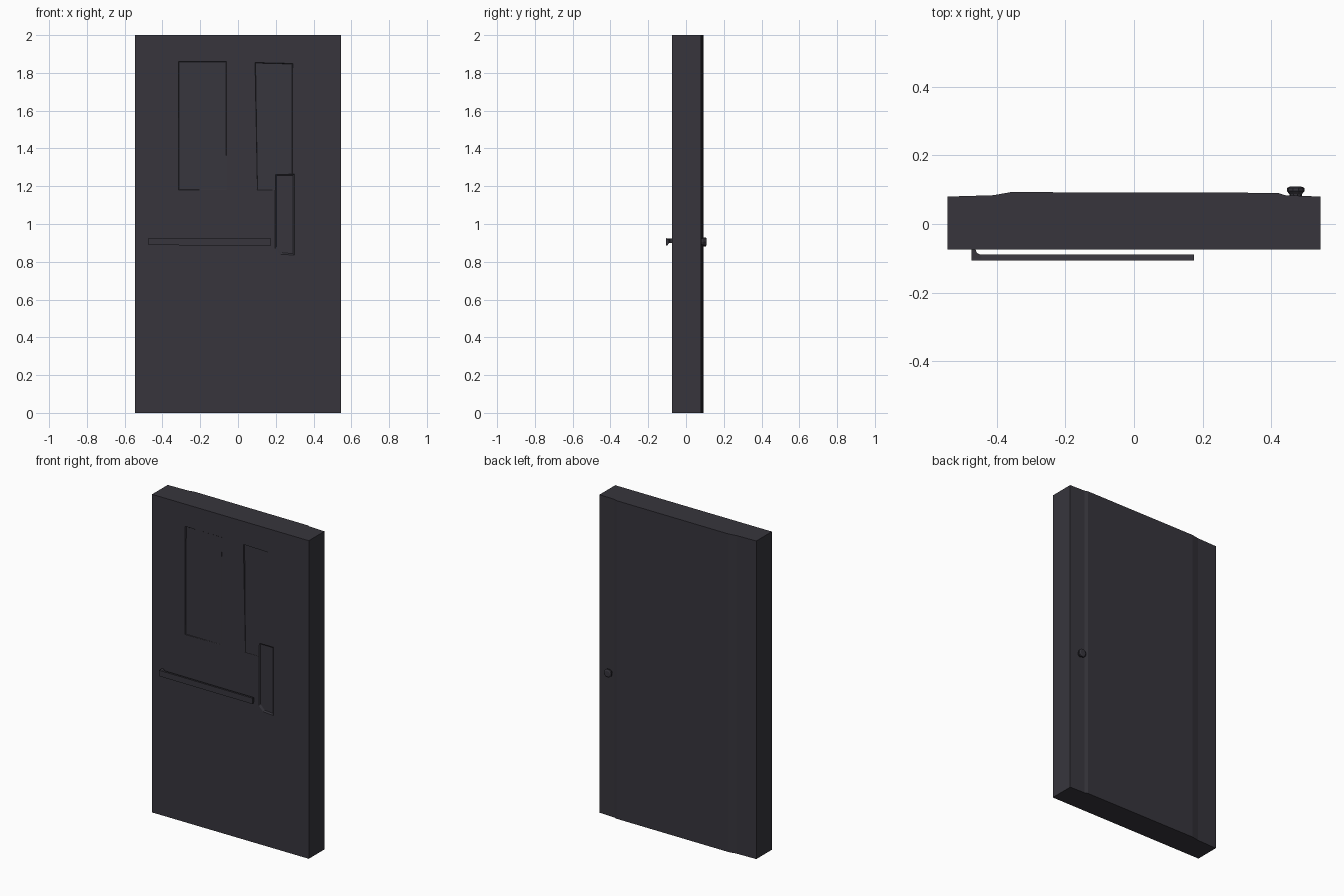
import bpy, bmesh, math

if "Cube" in bpy.data.objects:
    bpy.data.objects.remove(bpy.data.objects["Cube"])

mat = bpy.data.materials.new("charcoal paint")
mat.diffuse_color = (0.038, 0.036, 0.046, 1)
mat.use_nodes = True
mat.node_tree.nodes["Principled BSDF"].inputs["Base Color"].default_value = mat.diffuse_color


def make(name, verts, faces):
    me = bpy.data.meshes.new(name)
    me.from_pydata(verts, [], faces)
    bm = bmesh.new()
    bm.from_mesh(me)
    bmesh.ops.recalc_face_normals(bm, faces=bm.faces)
    bm.to_mesh(me)
    bm.free()
    ob = bpy.data.objects.new(name, me)
    bpy.context.collection.objects.link(ob)
    me.materials.append(mat)
    return ob


def loft(name, a, b):
    """Closed solid between two matching outlines."""
    n = len(a)
    sides = [(i, (i + 1) % n, n + (i + 1) % n, n + i) for i in range(n)]
    return make(name, a + b, [tuple(range(n)), tuple(range(n, 2 * n))] + sides)


# Door slab: plan outline with a raised back field, extruded upwards
plan = [(-0.545, -0.075), (0.545, -0.075), (0.545, 0.08), (0.44, 0.084),
        (0.42, 0.091), (-0.36, 0.093), (-0.41, 0.084), (-0.545, 0.08)]
door = loft("door_slab", [(x, y, 0) for x, y in plan], [(x, y, 2) for x, y in plan])


def recess(name, outline, depths, inset):
    """Shallow sloping pocket in the front face; one depth per corner."""
    cx = sum(p[0] for p in outline) / len(outline)
    cz = sum(p[1] for p in outline) / len(outline)
    front = [(x, -0.0751, z) for x, z in outline]
    floor = [(x - math.copysign(inset, x - cx), -0.075 + d, z - math.copysign(inset, z - cz))
             for (x, z), d in zip(outline, depths)]
    cutter = loft(name, front, floor)
    bm = bmesh.new()
    bm.from_mesh(cutter.data)
    bmesh.ops.triangulate(bm, faces=bm.faces)
    bm.to_mesh(cutter.data)
    bm.free()
    cutter.hide_render = True
    cutter.hide_viewport = True
    mod = door.modifiers.new(name, 'BOOLEAN')
    mod.operation = 'DIFFERENCE'
    mod.solver = 'EXACT'
    mod.object = cutter


# Two upper panels that fade out downwards, and the lock plate pocket
recess("left_panel_cutter", [(-0.315, 1.18), (-0.06, 1.18), (-0.06, 1.86), (-0.315, 1.86)],
       [0.002, 0.0005, 0.004, 0.007], 0.003)
recess("right_panel_cutter", [(0.10, 1.18), (0.29, 1.18), (0.29, 1.85), (0.09, 1.855)],
       [0.002, 0.0005, 0.006, 0.008], 0.003)
recess("lock_plate_cutter", [(0.197, 0.87), (0.225, 0.84), (0.298, 0.835), (0.298, 1.265), (0.197, 1.265)],
       [0.007] * 5, 0.008)

# Pull bar: hooked cross-section swept along x
section = [(-0.107, 0.888), (-0.099, 0.888), (-0.089, 0.902), (-0.089, 0.922), (-0.107, 0.925)]
loft("pull_bar", [(-0.475, y, z) for y, z in section],
     [(0.175, y, z - 0.002) for y, z in section])

# Bracket joining the bar to the door on its hinge end
bracket = [(-0.475, -0.10), (-0.475, -0.07), (-0.464, -0.07), (-0.459, -0.084), (-0.445, -0.092), (-0.445, -0.10)]
loft("bar_bracket", [(x, y, 0.90) for x, y in bracket], [(x, y, 0.924) for x, y in bracket])

# Back knob: short stem flaring to a faceted head
rings = [(0.078, 0.017), (0.088, 0.019), (0.096, 0.026), (0.105, 0.026), (0.109, 0.017)]
n = 10
verts = [(0.472 + r * math.cos(2 * math.pi * i / n), y, 0.905 + r * math.sin(2 * math.pi * i / n))
         for y, r in rings for i in range(n)]
faces = [(k * n + i, k * n + (i + 1) % n, (k + 1) * n + (i + 1) % n, (k + 1) * n + i)
         for k in range(len(rings) - 1) for i in range(n)]
faces += [tuple(range(n)), tuple(range((len(rings) - 1) * n, len(rings) * n))]
make("back_knob", verts, faces)
